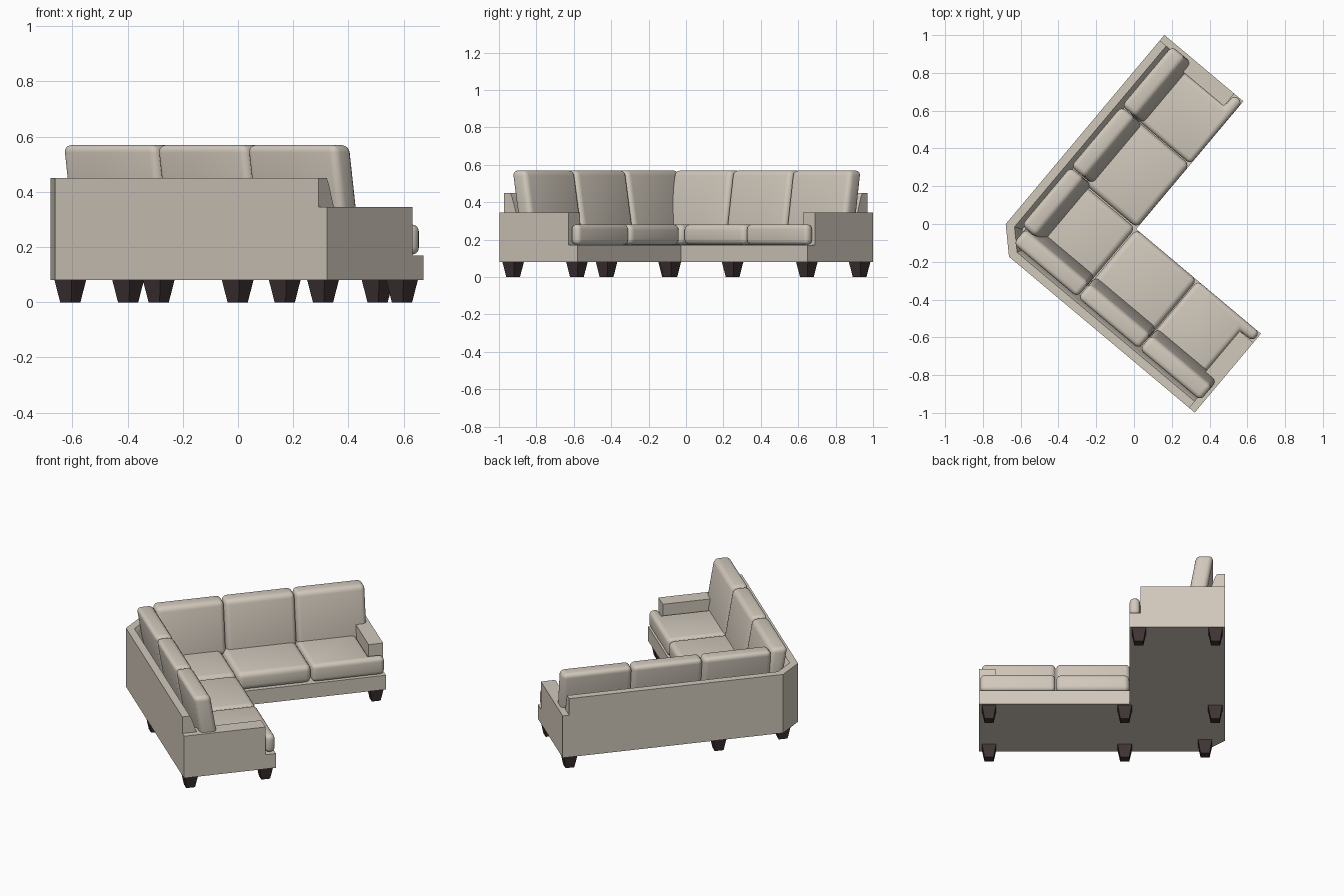
import bpy, bmesh, math

if "Cube" in bpy.data.objects:
    bpy.data.objects.remove(bpy.data.objects["Cube"])

ROT = math.radians(-40)          # whole sofa is turned in plan
X0, Y0 = -0.52, -0.558           # outer back planes of the two wings


def material(name, col):
    m = bpy.data.materials.new(name)
    m.diffuse_color = (*col, 1)
    m.use_nodes = True
    m.node_tree.nodes["Principled BSDF"].inputs["Base Color"].default_value = m.diffuse_color
    return m


FABRIC = material("beige fabric", (0.64, 0.58, 0.50))
WOOD = material("dark wood", (0.05, 0.034, 0.034))


def place(wing, s, d, z):
    """s runs along a wing, d is depth measured from its outer back."""
    return (X0 + d, s, z) if wing == "left" else (s, Y0 + d, z)


def finish(bm, name, mat, bevel=0, smooth=True):
    bmesh.ops.recalc_face_normals(bm, faces=bm.faces[:])
    if bevel:
        edges = [e for e in bm.edges if e.calc_face_angle(0) > 0.5]
        bmesh.ops.bevel(bm, geom=edges, offset=bevel, segments=4,
                        profile=0.5, affect='EDGES', clamp_overlap=True)
    me = bpy.data.meshes.new(name)
    bm.to_mesh(me)
    bm.free()
    ob = bpy.data.objects.new(name, me)
    bpy.context.collection.objects.link(ob)
    me.materials.append(mat)
    ob.rotation_euler.z = ROT
    if smooth:
        bpy.ops.object.select_all(action='DESELECT')
        ob.select_set(True)
        bpy.context.view_layer.objects.active = ob
        bpy.ops.object.shade_smooth_by_angle(angle=math.radians(35))
    return ob


def loft(name, rings, mat, bevel=0, smooth=True):
    """Skin matching closed rings and cap both ends."""
    bm = bmesh.new()
    vr = [[bm.verts.new(p) for p in r] for r in rings]
    n = len(rings[0])
    for a, b in zip(vr, vr[1:]):
        for i in range(n):
            j = (i + 1) % n
            bm.faces.new((a[i], a[j], b[j], b[i]))
    bm.faces.new(vr[0])
    bm.faces.new(vr[-1])
    return finish(bm, name, mat, bevel, smooth)


def prism(name, pts, z0, z1, mat, bevel=0):
    return loft(name, [[(x, y, z) for x, y in pts] for z in (z0, z1)],
                mat, bevel, bevel > 0)


# L-shaped base with the outer corner cut off
prism("base", [(X0, 0.87), (X0, -0.437), (-0.396, Y0), (0.888, Y0),
               (0.888, -0.013), (0.026, -0.013), (0.026, 0.87)],
      0.08, 0.17, FABRIC)

# Back wall: sloped profile carried around the cut corner
profile = [(0, 0.17), (0, 0.45), (0.045, 0.45), (0.056, 0.43),
           (0.085, 0.345), (0.085, 0.17)]
K = math.tan(math.radians(22.5))
stations = [lambda d: (X0 + d, 0.832), lambda d: (X0 + d, -0.437 + K * d),
            lambda d: (-0.396 + K * d, Y0 + d), lambda d: (0.85, Y0 + d)]
loft("back_wall", [[(*f(d), z) for d, z in profile] for f in stations],
     FABRIC, 0, False)

# For each wing: seam positions of seats and back cushions, and the end
wings = {"left": dict(end=0.87, arm=0.784, seats=(-0.008, 0.432, 0.864),
                      backs=(-0.39, 0.017, 0.436, 0.852)),
         "right": dict(end=0.888, arm=0.793, seats=(0.024, 0.449, 0.88),
                       backs=(-0.425, 0.021, 0.447, 0.872))}

for wing, w in wings.items():
    def plan(pts):
        return [place(wing, s, d, 0)[:2] for s, d in pts]

    # Arm
    prism(wing + "_arm", plan([(w["arm"], 0), (w["end"], 0),
                               (w["end"], 0.483), (w["arm"], 0.483)]),
          0.17, 0.345, FABRIC)

    # Seat cushions; the end one wraps in front of the arm
    a, b, c = w["seats"]
    g = 0.002
    prism(wing + "_inner_seat_cushion",
          plan([(a + g, 0.12), (b - g, 0.12), (b - g, 0.545), (a + g, 0.545)]),
          0.172, 0.282, FABRIC, 0.032)
    prism(wing + "_end_seat_cushion",
          plan([(b + g, 0.12), (w["arm"], 0.12), (w["arm"], 0.486),
                (c, 0.486), (c, 0.545), (b + g, 0.545)]),
          0.172, 0.282, FABRIC, 0.026)

    # Leaning back cushions
    for i, (s0, s1) in enumerate(zip(w["backs"], w["backs"][1:])):
        rings = []
        for z, d0, d1 in ((0.25, 0.118, 0.218), (0.57, 0.064, 0.164)):
            rings.append([place(wing, s, d, z) for s, d in
                          ((s0 + g, d0), (s1 - g, d0), (s1 - g, d1), (s0 + g, d1))])
        loft(f"{wing}_back_cushion_{i + 1}", rings, FABRIC, 0.028)

# Corner seat cushion
prism("corner_seat_cushion", [(-0.40, -0.44), (0.02, -0.44),
                              (0.02, -0.012), (-0.40, -0.012)],
      0.172, 0.282, FABRIC, 0.032)

# Tapered square legs
legs = [(-0.467, 0.82), (-0.028, 0.82), (0.83, -0.51), (0.83, -0.065),
        (0.053, -0.065), (0.053, -0.51), (-0.465, -0.065), (-0.407, -0.46)]
for i, (x, y) in enumerate(legs):
    rings = [[(x + sx * h, y + sy * h, z) for sx, sy in
              ((-1, -1), (1, -1), (1, 1), (-1, 1))]
             for z, h in ((0, 0.026), (0.082, 0.041))]
    loft(f"leg_{i + 1}", rings, WOOD, 0, False)
